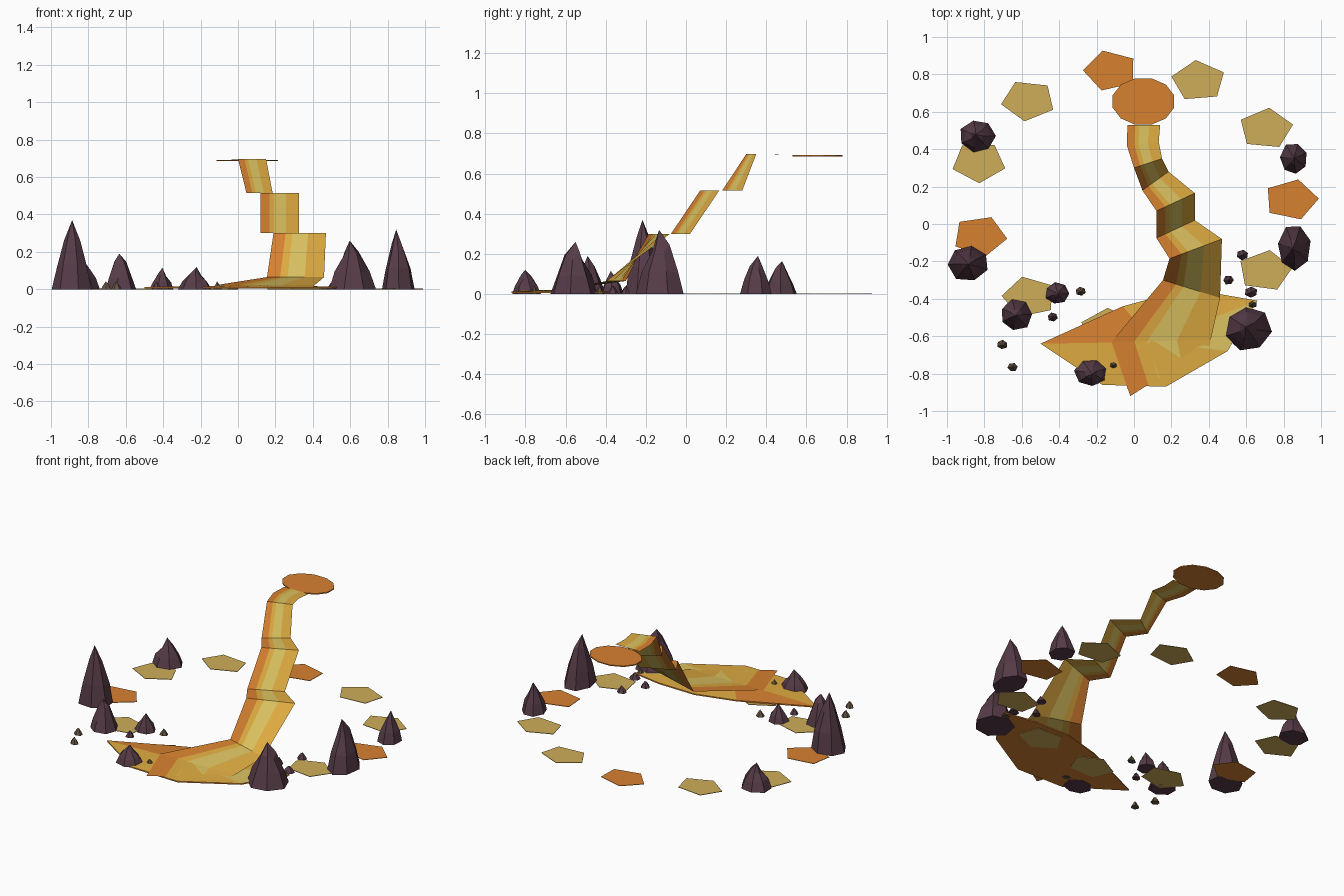
import bpy, bmesh, math, random
from mathutils import Vector

if "Cube" in bpy.data.objects:
    bpy.data.objects.remove(bpy.data.objects["Cube"])

random.seed(4)


def mat(name, r, g, b):
    m = bpy.data.materials.new(name)
    m.diffuse_color = (r, g, b, 1)
    m.use_nodes = True
    m.node_tree.nodes["Principled BSDF"].inputs["Base Color"].default_value = m.diffuse_color
    return m


ORANGE = mat("orange_lava", .68, .22, .03)
AMBER = mat("amber_lava", .74, .41, .053)
YELLOW = mat("yellow_lava", .72, .55, .12)
GOLD = mat("dull_gold", .62, .42, .10)
ROCK = mat("dark_rock", .095, .045, .065)
PEBBLE = mat("brown_pebble", .12, .085, .055)


def finish(name, bm, mats, recalc=True):
    if recalc:
        bmesh.ops.recalc_face_normals(bm, faces=bm.faces)
    me = bpy.data.meshes.new(name)
    bm.to_mesh(me)
    bm.free()
    for m in mats:
        me.materials.append(m)
    ob = bpy.data.objects.new(name, me)
    bpy.context.collection.objects.link(ob)
    return ob


def slab(name, outline, z0, z1, m):
    """Thin flat polygon plate."""
    bm = bmesh.new()
    top = [bm.verts.new((x, y, z1)) for x, y in outline]
    low = [bm.verts.new((x, y, z0)) for x, y in outline]
    n = len(outline)
    bm.faces.new(top)
    bm.faces.new(low[::-1])
    for i in range(n):
        bm.faces.new((low[i], low[(i + 1) % n], top[(i + 1) % n], top[i]))
    return finish(name, bm, [m])


# Stepped lava stream: left edge, right edge and height of each row
rows = [((-.035, .53), (.14, .53), .695), ((-.038, .42), (.132, .44), .697),
        ((0, .30), (.15, .35), .697), ((.045, .18), (.185, .28), .515),
        ((.12, .07), (.325, .165), .515), ((.12, -.075), (.325, .02), .30),
        ((.19, -.185), (.47, -.08), .30), ((.155, -.30), (.46, -.395), .065),
        ((-.12, -.63), (.41, -.62), .022), ((-.02, -.92), (.40, -.655), .014)]
splits = [0, .23, .36, .66, 1]
bm = bmesh.new()
grid = []
for a, b, z in rows:
    a, b = Vector((*a, z)), Vector((*b, z))
    grid.append([bm.verts.new(a.lerp(b, t)) for t in splits])
for r, s in zip(grid, grid[1:]):
    for i in range(4):
        f = bm.faces.new((r[i], s[i], s[i + 1], r[i + 1]))
        f.material_index = (0, 1, 2, 1)[i]
finish("lava_stream", bm, [ORANGE, AMBER, YELLOW], False)

# Round source pool at the top
slab("source_pool", [(.05 + .17 * math.cos(k * math.pi / 6 + .26), .655 + .128 * math.sin(k * math.pi / 6 + .26))
                     for k in range(12)], .685, .692, ORANGE)

# Faceted pool at the foot, a very low cone with an irregular rim
rim = [(-.5, -.64), (-.06, -.44), (.2, -.37), (.46, -.375), (.66, -.41),
       (.5, -.68), (.17, -.87), (-.17, -.86)]
bm = bmesh.new()
mid = bm.verts.new((.1, -.63, .022))
top = [bm.verts.new((x, y, .012)) for x, y in rim]
low = [bm.verts.new((x, y, .004)) for x, y in rim]
bm.faces.new(low[::-1])
for i in range(len(rim)):
    j = (i + 1) % len(rim)
    f = bm.faces.new((top[i], top[j], mid))
    f.material_index = 0 if i == 0 else 2 if i == 4 else 1
    bm.faces.new((low[i], low[j], top[j], top[i]))
finish("foot_pool", bm, [ORANGE, AMBER, YELLOW])

# Ring of flat five-sided ground patches: x, y, first corner angle, is orange
patches = [(-.565, .66, 118, 0), (-.125, .82, 107, 1), (.345, .765, 96, 0),
           (.705, .51, 83, 0), (.84, .13, 75, 1), (.70, -.25, 80, 0),
           (.30, -.50, 50, 0), (-.14, -.56, 90, 0), (-.56, -.39, 105, 0),
           (-.825, -.065, 65, 1), (-.83, .33, 55, 0)]
for x, y, ang, hot in patches:
    pts = [(x + .148 * math.cos(math.radians(ang - 72 * k)),
            y + .112 * math.sin(math.radians(ang - 72 * k))) for k in range(5)]
    slab("ground_patch", pts, 0, .003, ORANGE if hot else GOLD)


def spire(name, x, y, rx, ry, h, m, n=7):
    """Rough pointed rock: base, two uneven rings and a tip."""
    bm = bmesh.new()
    turn = random.random() * 6
    rings = []
    for k, s in ((0, 1), (.34, .76), (.70, .38)):
        ring = []
        for i in range(n):
            a = turn + math.tau * i / n
            w = s * random.uniform(.92, 1.04)
            z = h * k * random.uniform(.88, 1.12)
            ring.append(bm.verts.new((x + rx * w * math.cos(a), y + ry * w * math.sin(a), z)))
        rings.append(ring)
    tip = bm.verts.new((x + rx * random.uniform(-.12, .12), y + ry * random.uniform(-.1, .1), h))
    bm.faces.new(rings[0][::-1])
    for i in range(n):
        j = (i + 1) % n
        for p, q in zip(rings, rings[1:]):
            bm.faces.new((p[i], p[j], q[j], q[i]))
        bm.faces.new((rings[-1][i], rings[-1][j], tip))
    finish(name, bm, [m])


# Tall rocks around the rim
for r in [(-.885, -.21, .115, .10, .37), (-.63, -.485, .088, .085, .19),
          (-.41, -.37, .067, .062, .115), (-.23, -.795, .09, .075, .12),
          (.61, -.56, .127, .125, .26), (.855, -.125, .092, .128, .32),
          (.855, .35, .075, .087, .19), (-.838, .47, .098, .09, .165)]:
    spire("rock_spire", *r, ROCK)

# Small scattered pebbles
for x, y, r, dark in [(-.285, -.36, .028, 0), (-.435, -.497, .028, 1), (-.705, -.645, .03, 0),
                      (-.65, -.765, .028, 0), (-.11, -.755, .025, 0), (.58, -.165, .033, 1),
                      (.505, -.30, .03, 1), (.625, -.365, .036, 1), (.632, -.43, .026, 0)]:
    spire("pebble", x, y, r, r * .85, .042, ROCK if dark else PEBBLE, 6)
